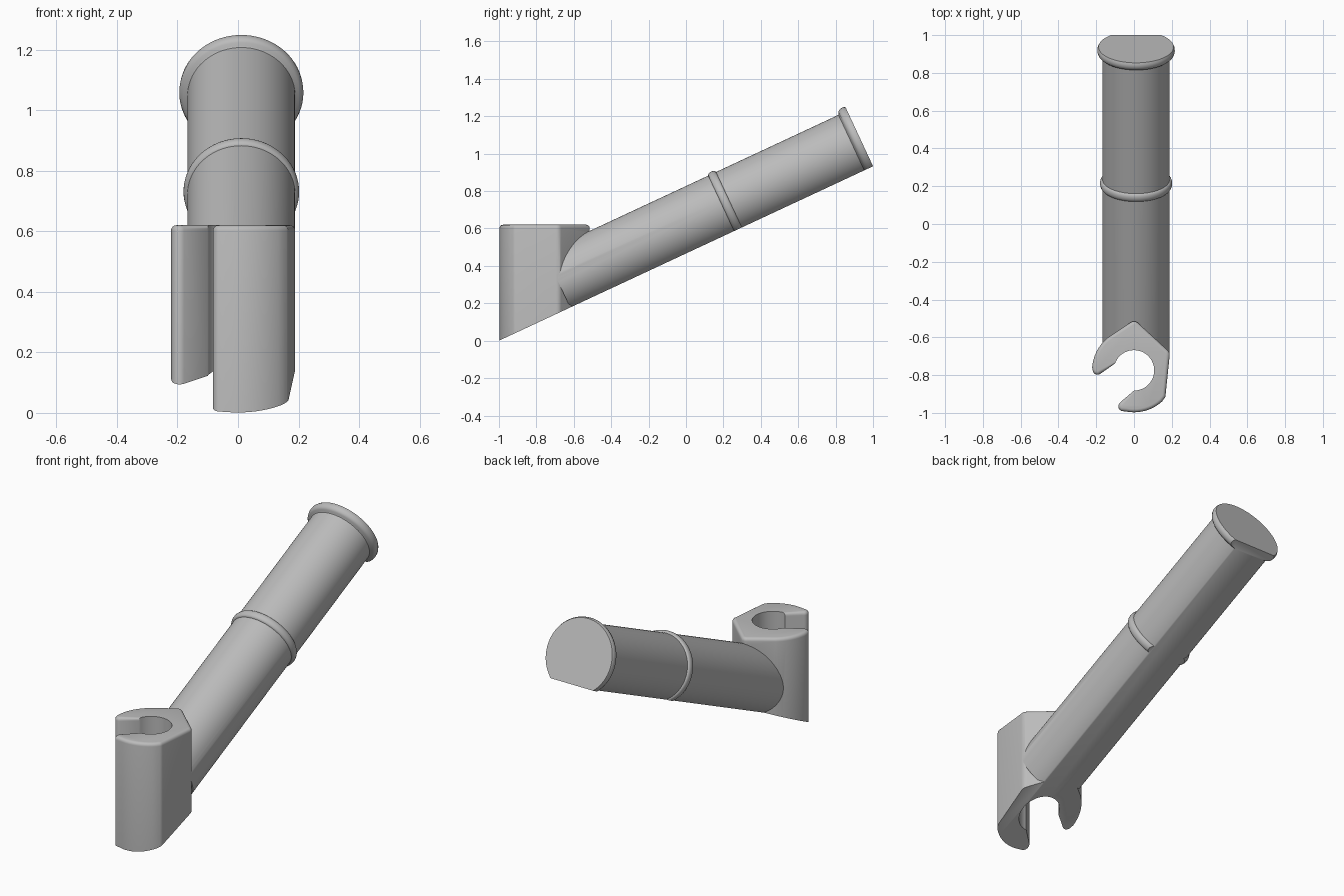
import bpy, bmesh, math
from mathutils import Matrix, Vector

if "Cube" in bpy.data.objects:
    bpy.data.objects.remove(bpy.data.objects["Cube"])

TILT = math.radians(25)            # slope of tube and underside
C, S = math.cos(TILT), math.sin(TILT)
HOLE = (0, -0.775)                 # clamp centre
R = 0.178                          # tube radius
TOP = 0.62                         # clamp height

grey = bpy.data.materials.new("plain grey")
grey.use_nodes = True
grey.diffuse_color = (0.5, 0.5, 0.5, 1)
grey.node_tree.nodes["Principled BSDF"].inputs["Base Color"].default_value = (0.5, 0.5, 0.5, 1)


def make(name, bm):
    bmesh.ops.recalc_face_normals(bm, faces=bm.faces[:])
    mesh = bpy.data.meshes.new(name)
    bm.to_mesh(mesh)
    bm.free()
    mesh.materials.append(grey)
    ob = bpy.data.objects.new(name, mesh)
    bpy.context.collection.objects.link(ob)
    return ob


def combine(ob, other, operation):
    bpy.ops.object.select_all(action='DESELECT')
    bpy.context.view_layer.objects.active = ob
    ob.select_set(True)
    mod = ob.modifiers.new("combine", 'BOOLEAN')
    mod.operation, mod.solver, mod.object = operation, 'EXACT', other
    bpy.ops.object.modifier_apply(modifier=mod.name)
    bpy.data.objects.remove(other)


def arc(centre, radius, start, end, steps):
    angles = [math.radians(start + (end - start) * i / steps) for i in range(steps + 1)]
    return [(centre[0] + radius * math.cos(a), centre[1] + radius * math.sin(a)) for a in angles]


# Clamp: open C outline, extruded, with a rounded top rim
outline = (arc(HOLE, 0.107, 270, 520, 40)
           + arc((-0.193, -0.772), 0.026, 305, 185, 8)
           + arc(HOLE, 0.222, 176, 128, 10)
           + arc((0, -0.545), 0.03, 122, 50, 5)
           + arc((0.155, -0.693), 0.034, 50, -5, 5)
           + arc((0.135, -0.905), 0.032, -6, -46, 4)
           + arc(HOLE, 0.222, 312, 259, 10)
           + arc((-0.056, -0.965), 0.027, 250, 127, 8))
bm = bmesh.new()
base = bm.faces.new([bm.verts.new((x, y, -0.1)) for x, y in outline])
ext = bmesh.ops.extrude_face_region(bm, geom=[base])
bmesh.ops.translate(bm, vec=(0, 0, TOP + 0.1),
                    verts=[g for g in ext["geom"] if isinstance(g, bmesh.types.BMVert)])
bmesh.ops.recalc_face_normals(bm, faces=bm.faces[:])


def on_hole(v):
    return math.hypot(v.co.x - HOLE[0], v.co.y - HOLE[1]) < 0.11


rim = [e for e in bm.edges if all(v.co.z > TOP - 0.01 for v in e.verts)
       and not all(on_hole(v) for v in e.verts)]
bmesh.ops.bevel(bm, geom=rim, offset=0.018, segments=4, profile=0.5,
                affect='EDGES', clamp_overlap=False)
body = make("holder_body", bm)

# Tube: turned profile with a middle bead and an end flange
bead = [(R + 0.013 * math.sin(math.pi * i / 8), 1.41 - 0.023 * math.cos(math.pi * i / 8))
        for i in range(9)]
profile = ([(R, 0.42)] + bead
           + [(R, 2.155), (0.183, 2.159), (0.193, 2.162), (0.201, 2.170),
              (0.205, 2.183), (0.204, 2.197), (0.199, 2.207)])
N = 72
bm = bmesh.new()
rings = [[bm.verts.new((r * math.cos(math.tau * i / N), r * math.sin(math.tau * i / N), s))
          for i in range(N)] for r, s in profile]
for a, b in zip(rings, rings[1:]):
    for i in range(N):
        j = (i + 1) % N
        bm.faces.new((a[i], a[j], b[j], b[i]))
bm.faces.new(rings[0])
bm.faces.new(rings[-1])
bm.transform(Matrix.Translation((0.011, -1 - 0.149 * S, 0.149 * C))
             @ Matrix.Rotation(TILT - math.pi / 2, 4, 'X'))
tube = make("tube", bm)

# Keep the clamp hole clear of the tube
bm = bmesh.new()
bmesh.ops.create_cone(bm, cap_ends=True, segments=48, radius1=0.125, radius2=0.125, depth=3,
                      matrix=Matrix.Translation((HOLE[0], HOLE[1], 0)))
combine(tube, make("hole_cutter", bm), 'DIFFERENCE')
combine(body, tube, 'UNION')

# Flat sloping underside
bm = bmesh.new()
bmesh.ops.create_cube(bm, size=6, matrix=Matrix.Translation(Vector((0, -1, 0)) - 3 * Vector((0, -S, C)))
                      @ Matrix.Rotation(TILT, 4, 'X'))
combine(body, make("underside_cutter", bm), 'DIFFERENCE')

bpy.ops.object.select_all(action='DESELECT')
body.select_set(True)
bpy.context.view_layer.objects.active = body
bpy.ops.object.shade_smooth_by_angle(angle=math.radians(35))
